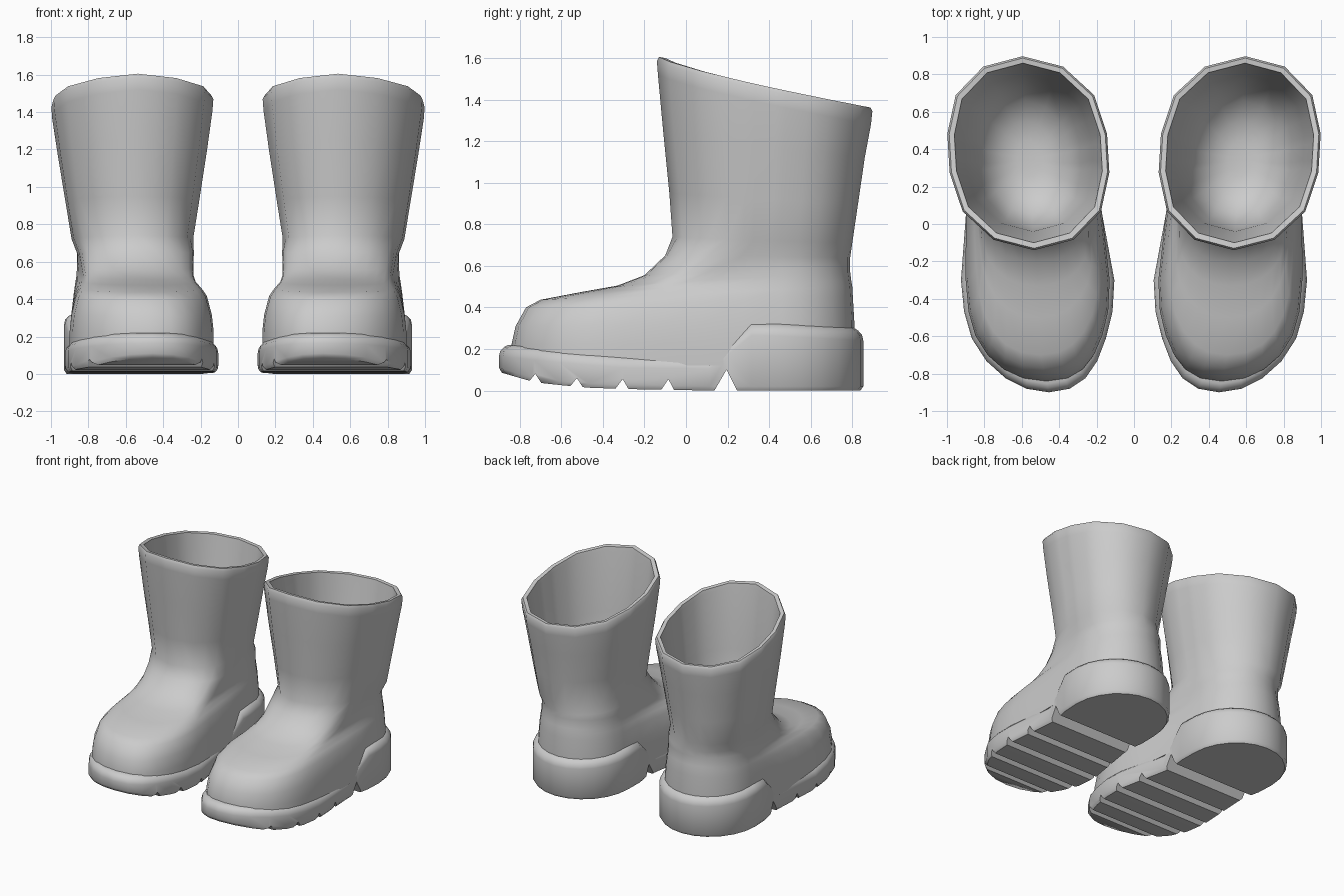
import bpy
import bmesh
import math

cube = bpy.data.objects.get("Cube")
if cube:
    bpy.data.objects.remove(cube, do_unlink=True)

rubber = bpy.data.materials.new("grey rubber")
rubber.use_nodes = True
GREY = (0.6, 0.6, 0.6, 1.0)
rubber.diffuse_color = GREY
rubber.node_tree.nodes["Principled BSDF"].inputs["Base Color"].default_value = GREY

N = 32  # points per ring

# Centre line in plan, as (y, x)
FOOT_LINE = [(-0.9, 0.455), (-0.775, 0.485), (-0.65, 0.508), (-0.3, 0.515), (0.0, 0.532), (0.4, 0.552)]
SHAFT_LINE = [(-0.14, 0.534), (0.9, 0.596)]
EVEN = ((0.25, 0), (0.5, 0), (0.75, 0))
WAIST = ((0.55, 0.036), (0.67, 0.032), (0.82, 0.008))


def interp(table, v):
    """Piecewise linear lookup."""
    if v <= table[0][0]:
        return table[0][1]
    for (a, fa), (b, fb) in zip(table, table[1:]):
        if v <= b:
            return fa + (fb - fa) * (v - a) / (b - a)
    return table[-1][1]


def outline(yf, yb, wf, wb, cf, cb, power, line, flank=EVEN):
    """Closed plan outline: round front, flanks (position, pinch), round back, set on a centre line."""
    half = []
    for i in range(7):
        a = math.radians(15 * i)
        half.append((wf * math.sin(a) ** power, cf - (cf - yf) * max(0, math.cos(a)) ** power))
    half += [(wf + (wb - wf) * f - pinch, cf + (cb - cf) * f) for f, pinch in flank]
    for i in range(6, -1, -1):
        a = math.radians(15 * i)
        half.append((wb * math.sin(a), cb + (yb - cb) * math.cos(a)))
    full = half + [(-x, y) for x, y in reversed(half[1:-1])]
    return [(interp(line, y) + x, y) for x, y in full]


def faceted(pts):
    """Put every second point on the chord, halving the number of sides."""
    return [p if j % 2 == 0 else tuple((a + b) / 2 for a, b in zip(pts[j - 1], pts[(j + 1) % N]))
            for j, p in enumerate(pts)]


def loft(name, rings, side):
    """Skin a stack of rings and close both ends with strips across x."""
    bm = bmesh.new()
    rows = [[bm.verts.new((side * x, y, z)) for x, y, z in r] for r in rings]
    for a, b in zip(rows, rows[1:]):
        for j in range(N):
            k = (j + 1) % N
            bm.faces.new((a[j], a[k], b[k], b[j]))
    for row in (rows[0], rows[-1]):
        for i in range(N // 2):
            ids = dict.fromkeys((i, i + 1, N - i - 1, (N - i) % N))
            bm.faces.new([row[j] for j in ids])
    return finish(name, bm)


def finish(name, bm):
    bmesh.ops.recalc_face_normals(bm, faces=bm.faces)
    me = bpy.data.meshes.new(name)
    bm.to_mesh(me)
    bm.free()
    me.materials.append(rubber)
    ob = bpy.data.objects.new(name, me)
    bpy.context.collection.objects.link(ob)
    return ob


def activate(ob):
    bpy.ops.object.select_all(action='DESELECT')
    ob.select_set(True)
    bpy.context.view_layer.objects.active = ob


# Foot rings: front y, front z, back y, back z, front width, back width, front arc centre
FOOT = [
    (-0.84, 0.12, 0.81, 0.12, 0.385, 0.34, -0.30),
    (-0.84, 0.22, 0.81, 0.24, 0.385, 0.34, -0.30),
    (-0.82, 0.31, 0.81, 0.33, 0.375, 0.335, -0.30),
    (-0.77, 0.40, 0.803, 0.45, 0.35, 0.325, -0.28),
    (-0.70, 0.437, 0.80, 0.50, 0.325, 0.318, -0.23),
    (-0.50, 0.475, 0.795, 0.53, 0.30, 0.313, -0.10),
    (-0.33, 0.505, 0.79, 0.57, 0.295, 0.31, 0.0),
    (-0.20, 0.555, 0.79, 0.60, 0.298, 0.308, 0.10),
    (-0.10, 0.65, 0.79, 0.64, 0.306, 0.308, 0.20),
]
# Shaft, lip and inner lining rings: front y, front z, back y, back z, half width
SHAFT = [
    (-0.065, 0.74, 0.80, 0.71, 0.32),
    (-0.08, 0.95, 0.828, 0.90, 0.352),
    (-0.11, 1.25, 0.86, 1.12, 0.392),
    (-0.135, 1.52, 0.89, 1.28, 0.422),
    (-0.14, 1.585, 0.897, 1.345, 0.427),
    (-0.13, 1.605, 0.887, 1.362, 0.417),
    (-0.10, 1.60, 0.86, 1.36, 0.39),
    (-0.095, 1.57, 0.855, 1.33, 0.385),
    (-0.04, 1.10, 0.80, 1.00, 0.34),
    (-0.02, 0.76, 0.75, 0.72, 0.275),
    (0.05, 0.61, 0.66, 0.60, 0.215),
    (0.15, 0.54, 0.55, 0.54, 0.13),
    (0.25, 0.52, 0.45, 0.52, 0.06),
]
SOLE_TOP = [(-0.9, 0.21), (-0.6, 0.18), (-0.3, 0.155), (0.12, 0.15), (0.32, 0.315), (0.86, 0.285)]
SOLE_BOTTOM = [(-0.9, 0.09), (-0.73, 0.04), (-0.5, 0.015), (-0.1, 0.0), (0.9, 0.0)]


def upper_rings():
    rings = []
    for yf, zf, yb, zb, wf, wb, cf in FOOT:
        pts = outline(yf, yb, wf, wb, cf, 0.46, 0.87, FOOT_LINE)
        rings.append([(x, y, zf + (zb - zf) * (y - yf) / (yb - yf)) for x, y in pts])
    for yf, zf, yb, zb, w in SHAFT:
        mid = (yf + yb) / 2
        d = 0.1 * (yb - yf)
        pts = outline(yf, yb, w, w, mid - d, mid + d, 1.0, SHAFT_LINE)
        rings.append(faceted([(x, y, zf + (zb - zf) * max(0, (y - yf) / (yb - yf)) ** 0.8)
                              for x, y in pts]))
    return rings


def sole_rings():
    rings = []
    # inset, profile, extra height: crisp bottom edge, straight wall, soft shoulder
    for inset, profile, off in ((0.014, SOLE_BOTTOM, 0), (0.0, SOLE_BOTTOM, 0.02),
                                (0.0, SOLE_TOP, -0.045), (0.006, SOLE_TOP, -0.018),
                                (0.025, SOLE_TOP, 0.002), (0.045, SOLE_TOP, 0.014),
                                (0.10, SOLE_TOP, 0.016)):
        pts = outline(-0.9 + inset, 0.853 - inset, 0.41 - inset, 0.378 - inset, -0.30, 0.45,
                      0.94, FOOT_LINE, WAIST)
        rings.append([(x, y, interp(profile, y) + off) for x, y in pts])
    return rings


def groove_cutter():
    """Triangular prisms across the tread, with a large one before the heel."""
    bm = bmesh.new()
    for y, w, top in ((-0.73, 0.045, 0.08), (-0.53, 0.045, 0.06), (-0.31, 0.045, 0.055),
                      (-0.09, 0.045, 0.055), (0.19, 0.065, 0.10)):
        zb = interp(SOLE_BOTTOM, y) - 0.02
        ends = [[bm.verts.new((x, y + dy, z)) for dy, z in ((-w, zb), (w, zb), (0.005, top))]
                for x in (-1.3, 1.3)]
        for end in ends:
            bm.faces.new(end)
        for i in range(3):
            k = (i + 1) % 3
            bm.faces.new((ends[0][i], ends[0][k], ends[1][k], ends[1][i]))
    return finish("groove_cutter", bm)


cutter = groove_cutter()
cutter.hide_render = True
for label, side in (("left", 1), ("right", -1)):
    # Boot upper with open shaft and lining
    upper = loft(label + "_boot_upper", upper_rings(), side)
    # Sole and heel block with tread grooves
    sole = loft(label + "_sole", sole_rings(), side)
    activate(sole)
    cut = sole.modifiers.new("grooves", 'BOOLEAN')
    cut.operation = 'DIFFERENCE'
    cut.solver = 'EXACT'
    cut.object = cutter
    bpy.ops.object.modifier_apply(modifier=cut.name)
    for ob, angle in ((upper, 55), (sole, 45)):
        activate(ob)
        bpy.ops.object.shade_smooth_by_angle(angle=math.radians(angle))
bpy.data.objects.remove(cutter, do_unlink=True)
